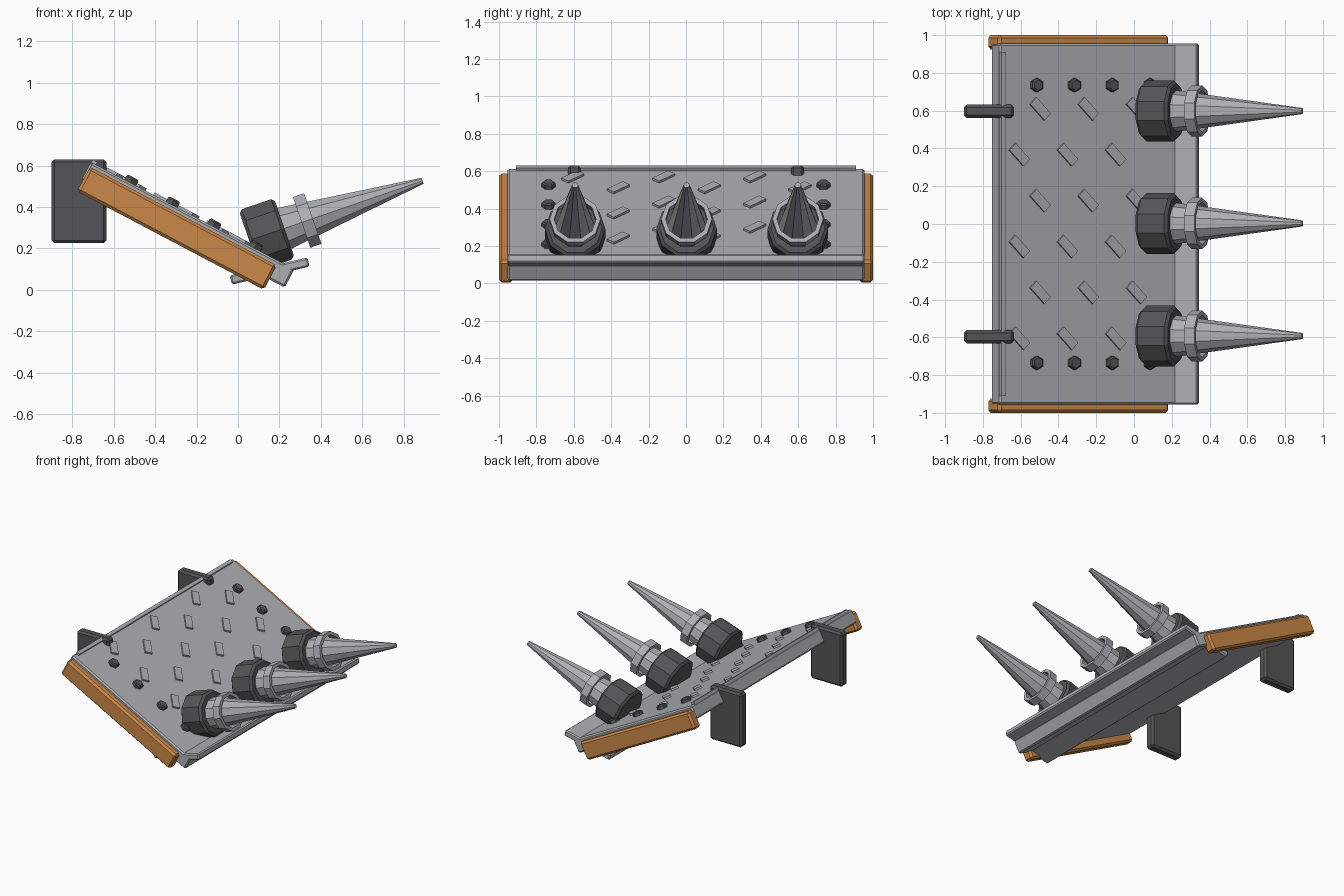
import bpy, bmesh, math
from mathutils import Vector, Matrix

cube = bpy.data.objects.get("Cube")
if cube:
    bpy.data.objects.remove(cube, do_unlink=True)


def material(name, color):
    m = bpy.data.materials.new(name)
    m.use_nodes = True
    m.diffuse_color = (*color, 1)
    m.node_tree.nodes["Principled BSDF"].inputs["Base Color"].default_value = (*color, 1)
    return m


STEEL = material("light steel", (0.42, 0.43, 0.45))
DARK = material("dark iron", (0.09, 0.09, 0.095))
ORANGE = material("orange paint", (0.60, 0.25, 0.065))


def finish(name, bm, mat, matrix):
    bmesh.ops.recalc_face_normals(bm, faces=bm.faces)
    mesh = bpy.data.meshes.new(name)
    bm.to_mesh(mesh)
    bm.free()
    mesh.materials.append(mat)
    ob = bpy.data.objects.new(name, mesh)
    ob.matrix_world = matrix
    bpy.context.collection.objects.link(ob)
    return ob


def box(name, size, matrix, mat, bevel=0.0):
    bm = bmesh.new()
    bmesh.ops.create_cube(bm, size=1)
    bmesh.ops.scale(bm, vec=size, verts=bm.verts)
    ob = finish(name, bm, mat, matrix)
    if bevel:
        mod = ob.modifiers.new("Bevel", "BEVEL")
        mod.width = bevel
        mod.segments = 1
    return ob


def lathe(name, profile, sides, matrix, mat, closed=False):
    """Turn (radius, height) points around local z; open profiles are capped."""
    bm = bmesh.new()
    rings = []
    for r, h in profile:
        angles = [math.tau * i / sides for i in range(sides)]
        rings.append([bm.verts.new((r * math.sin(a), r * math.cos(a), h)) for a in angles])
    pairs = list(zip(rings, rings[1:]))
    if closed:
        pairs.append((rings[-1], rings[0]))
    else:
        bm.faces.new(rings[0])
        bm.faces.new(rings[-1])
    for a, b in pairs:
        for i in range(sides):
            j = (i + 1) % sides
            bm.faces.new((a[i], a[j], b[j], b[i]))
    return finish(name, bm, mat, matrix)


def frame(x, y, z, degrees):
    return Matrix.Translation((x, y, z)) @ Matrix.Rotation(math.radians(degrees), 4, 'Y')


# Sloping deck: local x runs down the slope, local z = 0 is its top surface
SLOPE = 27.8
deck = frame(-0.219, 0, 0.3585, SLOPE)
box("deck_plate", (1.11, 1.91, 0.10), deck @ Matrix.Translation((0, 0, -0.05)), STEEL, 0.01)
box("top_edge_strip", (0.025, 1.82, 0.03), deck @ Matrix.Translation((-0.54, 0, 0)), STEEL)

# Cutting lip crossing the lower end
box("front_lip", (0.385, 1.91, 0.045), frame(0.153, 0, 0.091, -13), STEEL, 0.008)

# Mirrored side rails, mounting brackets and rows of bolts
for side, s in (("left", 1), ("right", -1)):
    box(f"side_rail_{side}", (1.02, 0.075, 0.134),
        frame(-0.295, s * 0.9625, 0.297, SLOPE), ORANGE, 0.014)
    box(f"mount_bracket_{side}", (0.265, 0.07, 0.405),
        frame(-0.768, s * 0.597, 0.428, 0), DARK, 0.014)
    for i in range(4):
        u = (-0.52 + 0.2 * i + 0.219) / math.cos(math.radians(SLOPE))
        lathe(f"bolt_{side}_{i + 1}", [(0.037, -0.02), (0.037, 0.022), (0.028, 0.03)], 6,
              deck @ Matrix.Translation((u, s * 0.735, 0)), DARK)

# Staggered raised tread bars
for row in range(6):
    for col in range(3):
        x = (-0.61 if row % 2 else -0.50) + 0.255 * col
        u = (x + 0.219) / math.cos(math.radians(SLOPE))
        place = Matrix.Translation((u, 0.61 - 0.243 * row, 0)) @ Matrix.Rotation(-math.pi / 4, 4, 'Z')
        box(f"tread_{row + 1}_{col + 1}", (0.12, 0.052, 0.026), deck @ place, STEEL)

# Three spikes, each with a socket, cone and loose collar; local z = 0 is the socket front
for i, y in enumerate((-0.593, 0.003, 0.598)):
    axis = frame(0.224, y, 0.297, 71)
    lathe(f"spike_socket_{i + 1}",
          [(0.145, -0.18), (0.162, -0.165), (0.162, -0.015), (0.145, 0)], 10, axis, DARK)
    lathe(f"spike_cone_{i + 1}", [(0.112, -0.02), (0.016, 0.705)], 10, axis, STEEL)
    lathe(f"spike_collar_{i + 1}",
          [(0.112, 0.088), (0.136, 0.088), (0.136, 0.145), (0.112, 0.145)],
          10, axis, STEEL, closed=True)
